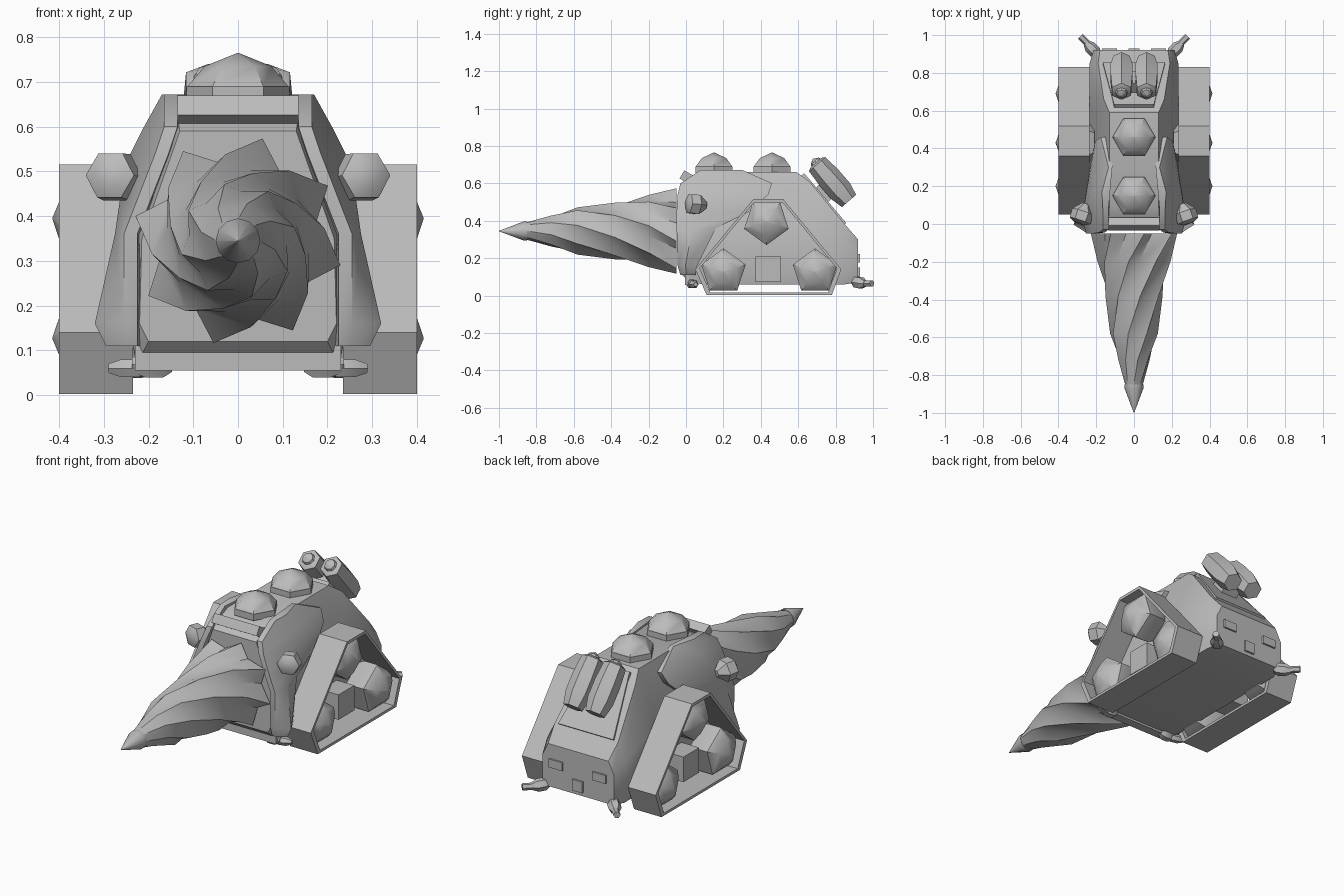
import bpy, bmesh
from math import sin, cos, pi, radians
from mathutils import Vector, Matrix

cube = bpy.data.objects.get("Cube")
if cube:
    bpy.data.objects.remove(cube, do_unlink=True)

grey = bpy.data.materials.new("plain_grey")
grey.use_nodes = True
grey.diffuse_color = (0.5, 0.5, 0.5, 1)
grey.node_tree.nodes["Principled BSDF"].inputs["Base Color"].default_value = (0.5, 0.5, 0.5, 1)


def finish(name, bm, mirror=False, angle=35):
    bmesh.ops.remove_doubles(bm, verts=bm.verts, dist=0.0005)
    bmesh.ops.recalc_face_normals(bm, faces=bm.faces)
    mesh = bpy.data.meshes.new(name)
    bm.to_mesh(mesh)
    bm.free()
    mesh.materials.append(grey)
    obj = bpy.data.objects.new(name, mesh)
    bpy.context.collection.objects.link(obj)
    bpy.ops.object.select_all(action='DESELECT')
    obj.select_set(True)
    bpy.context.view_layer.objects.active = obj
    bpy.ops.object.shade_smooth_by_angle(angle=radians(angle))
    if mirror:
        mod = obj.modifiers.new("mirror", 'MIRROR')
        mod.use_mirror_merge = False
    return obj


def loft(name, rings, mirror=False, loop=False, angle=35):
    """Skin a list of equal-length point rings; cap the ends or close the loop."""
    bm = bmesh.new()
    rows = [[bm.verts.new(p) for p in ring] for ring in rings]
    pairs = list(zip(rows, rows[1:])) + ([(rows[-1], rows[0])] if loop else [])
    n = len(rows[0])
    for a, b in pairs:
        for i in range(n):
            j = (i + 1) % n
            bm.faces.new((a[i], a[j], b[j], b[i]))
    if not loop:
        bm.faces.new(rows[0])
        bm.faces.new(rows[-1])
    return finish(name, bm, mirror, angle)


def lathe(name, profile, sides, origin, axis, turn=0, mirror=False, angle=35):
    """Revolve (radius, height) points around an axis."""
    rot = Vector(axis).to_track_quat('Z', 'Y').to_matrix()
    rings = [[Vector(origin) + rot @ Vector((max(r, 0.001) * cos(turn + 2 * pi * i / sides),
                                             max(r, 0.001) * sin(turn + 2 * pi * i / sides), h))
              for i in range(sides)] for r, h in profile]
    return loft(name, rings, mirror, angle=angle)


def box(name, centre, size, mirror=False, pitch=0):
    bm = bmesh.new()
    m = Matrix.Translation(centre) @ Matrix.Rotation(pitch, 4, 'X') @ Matrix.Diagonal((*size, 1))
    bmesh.ops.create_cube(bm, size=1, matrix=m)
    return finish(name, bm, mirror)


# Hull: cross-sections as y, (half width, height) at floor, sill, waist and roof
hull = [
    (-0.03, (0.20, 0.12), (0.22, 0.16), (0.215, 0.35), (0.13, 0.59)),
    (0.02, (0.225, 0.07), (0.235, 0.11), (0.235, 0.35), (0.135, 0.62)),
    (0.10, (0.225, 0.06), (0.235, 0.11), (0.235, 0.36), (0.13, 0.66)),
    (0.59, (0.225, 0.06), (0.235, 0.11), (0.235, 0.36), (0.13, 0.66)),
    (0.66, (0.225, 0.06), (0.235, 0.11), (0.235, 0.36), (0.16, 0.61)),
    (0.85, (0.225, 0.06), (0.235, 0.11), (0.235, 0.29), (0.19, 0.38)),
    (0.92, (0.20, 0.07), (0.215, 0.11), (0.215, 0.23), (0.18, 0.30)),
]
loft("hull", [[(x, y, z) for x, z in half] + [(-x, y, z) for x, z in reversed(half)]
              for y, *half in hull])

# Front frame strips above and below the drill
box("front_brow", (0, 0.0, 0.635), (0.27, 0.05, 0.05), pitch=radians(-30))
box("front_bumper", (0, 0.02, 0.083), (0.46, 0.05, 0.055))

# Fluted drill: eight sawtooth blades twisting towards the tip
drill = []
for y, blade, groove, twist in ((-0.05, 0.235, 0.18, 0), (-0.2, 0.195, 0.16, 22),
                                (-0.38, 0.155, 0.135, 46), (-0.58, 0.13, 0.11, 72),
                                (-0.72, 0.085, 0.08, 90), (-0.85, 0.047, 0.047, 104)):
    ring = []
    for k in range(8):
        for r, offset in ((groove, -18), (blade, 0)):
            a = radians(76.5 + 45 * k + offset + twist)
            ring.append((r * cos(a), y, 0.345 + r * sin(a)))
    drill.append(ring)
loft("drill", drill, angle=30)
lathe("drill_tip", [(0.05, 0), (0.05, 0.02), (0, 0.15)], 12, (0, -0.85, 0.345), (0, -1, 0))

# Curved shoulder panels: z, inner x, outer x, front y, back y
panel = [
    (0.11, 0.225, 0.295, -0.03, 0.05),
    (0.16, 0.225, 0.32, -0.045, 0.06),
    (0.36, 0.225, 0.275, -0.05, 0.16),
    (0.45, 0.19, 0.262, -0.05, 0.34),
    (0.54, 0.155, 0.24, -0.045, 0.44),
    (0.60, 0.135, 0.21, -0.03, 0.46),
    (0.672, 0.135, 0.17, 0.08, 0.30),
]
loft("shoulder_panel", [[(xi, yf, z), (xi + 0.03, yf, z), (xo, yf + 0.4 * (yb - yf), z),
                         (xo - 0.035, yb, z), (xi - 0.02, yb, z)]
                        for z, xi, xo, yf, yb in panel], mirror=True, angle=40)

# Lamps on the shoulder panels
lathe("shoulder_lamp", [(0.02, -0.06), (0.06, -0.015), (0.057, 0.035), (0.03, 0.05)],
      6, (0.275, 0.05, 0.488), (0.35, -1, 0.1), mirror=True)

# Track belts as hollow bands
belt = [(0.11, 0.003), (0.78, 0.003), (0.83, 0.14), (0.52, 0.515), (0.36, 0.515), (0.05, 0.14)]
inner = [(0.44 + (y - 0.44) * 0.94, 0.24 + (z - 0.24) * 0.94) for y, z in belt]
loft("track_belt", [[(x, y, z) for y, z in shape] for x, shape in
                    ((0.235, belt), (0.40, belt), (0.40, inner), (0.235, inner))],
     mirror=True, loop=True, angle=25)

# Five-sided domed wheels and the block between the lower pair
for name, y, z, down in (("upper_wheel", 0.43, 0.395, True), ("front_wheel", 0.20, 0.127, False),
                         ("rear_wheel", 0.69, 0.127, False)):
    rings = []
    for x, r in ((0.21, 0.09), (0.27, 0.125), (0.35, 0.125), (0.39, 0.075), (0.415, 0.001)):
        angles = [(-1 if down else 1) * pi / 2 + 2 * pi * i / 5 for i in range(5)]
        rings.append([(x, y + r * cos(a), z + r * sin(a)) for a in angles])
    loft(name, rings, mirror=True)
box("track_block", (0.28, 0.44, 0.14), (0.12, 0.135, 0.135), mirror=True)

# Roof domes on hexagonal collars
for name, y in (("front_roof_dome", 0.15), ("rear_roof_dome", 0.46)):
    lathe(name + "_collar", [(0.115, 0), (0.115, 0.035)], 6, (0, y, 0.655), (0, 0, 1))
    lathe(name, [(0.113, 0), (0.075, 0.045), (0, 0.075)], 6, (0, y, 0.69), (0, 0, 1))

# Rear slope plate and the twin pods lying on it
slope = Vector((0, 0.26, -0.3)).normalized()
up = Vector((0, 0.3, 0.26)).normalized()
plate = [(0.105, 0.625, 0.648), (0.165, 0.85, 0.382)]
corners = [Vector(p) for p in plate] + [Vector((-x, y, z)) for x, y, z in reversed(plate)]
loft("rear_plate", [[c - up * 0.01 for c in corners], [c + up * 0.009 for c in corners]])
lathe("pod", [(0.04, 0), (0.058, 0.01), (0.066, 0.11), (0.066, 0.2), (0.05, 0.27)],
      6, (0.066, 0.695, 0.71), slope, turn=pi / 6, mirror=True)
lathe("pod_lens", [(0.035, 0), (0.028, 0.015), (0, 0.03)], 8, (0.066, 0.698, 0.708),
      -slope, mirror=True)
box("pod_mount", (0, 0.74, 0.55), (0.1, 0.1, 0.1), pitch=radians(-49))

# Tail lights and hitch
box("tail_light", (0.13, 0.915, 0.20), (0.08, 0.03, 0.045), mirror=True)
box("hitch", (0, 0.915, 0.12), (0.06, 0.03, 0.06))

# Tow fittings at the front and rear corners
lathe("front_fitting", [(0.018, 0), (0.033, 0.02), (0.033, 0.06), (0.018, 0.09)],
      6, (0.147, 0.03, 0.068), (1, 0, 0), mirror=True)
lathe("front_rod", [(0.012, 0), (0.023, 0.02), (0.023, 0.06), (0.012, 0.09)],
      6, (0.2, 0.03, 0.06), (1, 0.25, 0), mirror=True)
lathe("rear_fitting", [(0.018, 0), (0.033, 0.02), (0.033, 0.06), (0.018, 0.09)],
      6, (0.19, 0.895, 0.075), (0.5, 0.5, -0.1), mirror=True)
lathe("rear_rod", [(0.018, 0), (0.018, 0.09)], 6, (0.22, 0.93, 0.065), (1, 1, 0), mirror=True)
